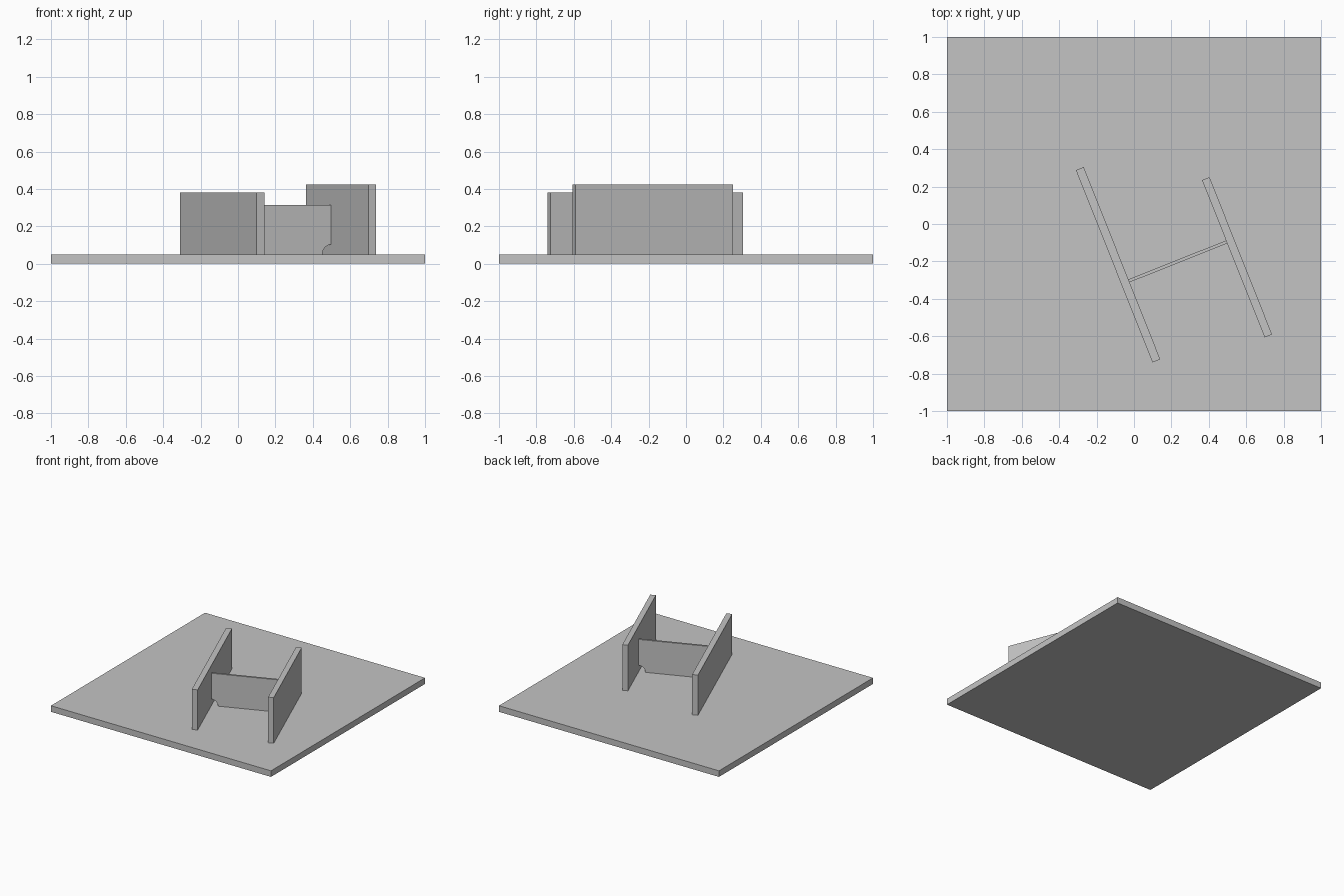
import bpy
import bmesh
from math import radians, sin, cos, pi
from mathutils import Matrix, Vector

default = bpy.data.objects.get("Cube")
if default:
    bpy.data.objects.remove(default, do_unlink=True)

# Single plain colour
grey = bpy.data.materials.new("plain_grey")
grey.use_nodes = True
colour = (0.55, 0.55, 0.55, 1)
grey.diffuse_color = colour
grey.node_tree.nodes["Principled BSDF"].inputs["Base Color"].default_value = colour

BASE_TOP = 0.05
TURN = radians(21.7)


def finish(name, bm, location, turn):
    bmesh.ops.recalc_face_normals(bm, faces=bm.faces)
    mesh = bpy.data.meshes.new(name)
    bm.to_mesh(mesh)
    bm.free()
    mesh.materials.append(grey)
    obj = bpy.data.objects.new(name, mesh)
    obj.location = location
    obj.rotation_euler.z = turn
    bpy.context.collection.objects.link(obj)
    return obj


def box(name, size, x, y, bottom, turn=0):
    bm = bmesh.new()
    bmesh.ops.create_cube(bm, size=1, matrix=Matrix.Diagonal((*size, 1)))
    return finish(name, bm, (x, y, bottom + size[2] / 2), turn)


def notched_web(name, length, thickness, height, radius, x, y):
    # Upright panel with a quarter-round notch at each lower corner
    half = length / 2
    steps = 12
    arc = [(half - radius * cos(a), radius * sin(a))
           for a in (pi / 2 * i / steps for i in range(steps + 1))]
    right = arc + [(half, height)]
    outline = right + [(-px, pz) for px, pz in reversed(right)]
    bm = bmesh.new()
    face = bm.faces.new([bm.verts.new((px, -thickness / 2, pz)) for px, pz in outline])
    grown = bmesh.ops.extrude_face_region(bm, geom=[face])
    verts = [v for v in grown["geom"] if isinstance(v, bmesh.types.BMVert)]
    bmesh.ops.translate(bm, verts=verts, vec=Vector((0, thickness, 0)))
    obj = finish(name, bm, (x, y, BASE_TOP), TURN)
    obj.data.shade_smooth()
    obj.data.set_sharp_from_angle(angle=radians(30))
    return obj


# Ground slab
box("base_slab", (2, 2, BASE_TOP), 0, 0, 0)

# Two parallel upright walls
box("long_wall", (0.045, 1.107, 0.33), -0.085, -0.218, BASE_TOP, TURN)
box("tall_wall", (0.043, 0.905, 0.375), 0.551, -0.178, BASE_TOP, TURN)

# Thin panel joining the walls
notched_web("cross_panel", 0.566, 0.017, 0.265, 0.053, 0.234, -0.2)
